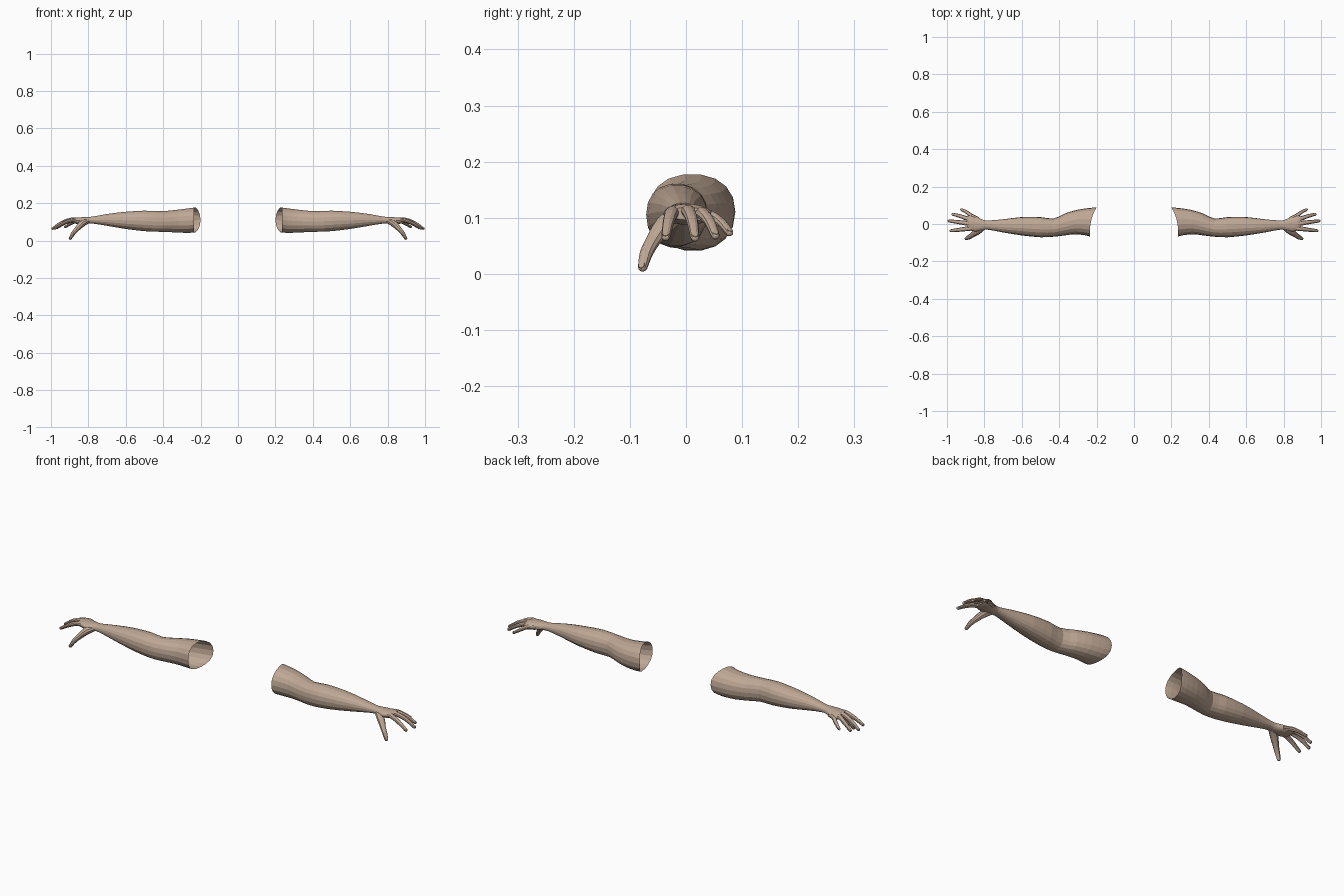
import bpy, bmesh, math
from mathutils import Vector

if "Cube" in bpy.data.objects:
    bpy.data.objects.remove(bpy.data.objects["Cube"])

skin = bpy.data.materials.new("skin")
skin.diffuse_color = (0.52, 0.39, 0.30, 1)
skin.use_nodes = True
skin.node_tree.nodes["Principled BSDF"].inputs["Base Color"].default_value = skin.diffuse_color


def smooth_path(keys, steps):
    """Catmull-Rom interpolation of equal-length tuples."""
    out = []
    for i in range(len(keys) - 1):
        quad = (keys[max(i - 1, 0)], keys[i], keys[i + 1], keys[min(i + 2, len(keys) - 1)])
        for s in range(steps):
            t = s / steps
            out.append(tuple(
                0.5 * (2 * b + (c - a) * t + (2 * a - 5 * b + 4 * c - d) * t * t
                       + (3 * b - a - 3 * c + d) * t ** 3) for a, b, c, d in zip(*quad)))
    return out + [tuple(keys[-1])]


def loft(name, rings, cap_start=True):
    """Skin a list of point rings and mirror it to the other side."""
    bm = bmesh.new()
    loops = [[bm.verts.new(p) for p in r] for r in rings]
    n = len(loops[0])
    for a, b in zip(loops, loops[1:]):
        for i in range(n):
            j = (i + 1) % n
            bm.faces.new((a[i], a[j], b[j], b[i]))
    bm.faces.new(loops[-1])
    if cap_start:
        bm.faces.new(loops[0][::-1])
    bmesh.ops.recalc_face_normals(bm, faces=bm.faces)
    me = bpy.data.meshes.new(name)
    bm.to_mesh(me)
    bm.free()
    me.materials.append(skin)
    ob = bpy.data.objects.new(name, me)
    bpy.context.collection.objects.link(ob)
    ob.modifiers.new("mirror", 'MIRROR').use_mirror_merge = False
    return ob


def digit(name, keys, sides=10, flat=0.9):
    """Tapered tube through (x, y, z, radius) with a rounded tip."""
    path = smooth_path(keys, 3)
    pts = [Vector(p[:3]) for p in path]
    rad = [p[3] for p in path]
    end = (pts[-1] - pts[-2]).normalized()
    tip, r = pts[-1].copy(), rad[-1]
    for a in (35, 62, 82):
        pts.append(tip + end * r * math.sin(math.radians(a)))
        rad.append(r * math.cos(math.radians(a)))
    rings = []
    for i, p in enumerate(pts):
        d = (pts[min(i + 1, len(pts) - 1)] - pts[max(i - 1, 0)]).normalized()
        side = d.cross(Vector((0, 0, 1))).normalized()
        up = side.cross(d)
        rings.append([p + rad[i] * (side * math.cos(2 * math.pi * k / sides)
                                    + up * flat * math.sin(2 * math.pi * k / sides))
                      for k in range(sides)])
    ob = loft(name, rings)
    # fingernail: small flattened dome on the back of the tip
    d = end
    side = d.cross(Vector((0, 0, 1))).normalized()
    up = side.cross(d)
    rings = []
    for h, s in ((0.70, 0.75), (0.92, 0.7), (1.0, 0.45)):
        rings.append([tip + r * (d * s * 1.1 * math.cos(2 * math.pi * k / 8)
                                 + side * s * 0.9 * math.sin(2 * math.pi * k / 8) + up * h * flat)
                      for k in range(8)])
    loft(name + "_nail", rings)
    return ob


# Arm and palm: x, y min, y max, z min, z max; shoulder end left open
sections = [
    (0.218, -0.067, 0.088, 0.044, 0.178),
    (0.250, -0.060, 0.086, 0.041, 0.174),
    (0.310, -0.055, 0.076, 0.042, 0.167),
    (0.370, -0.061, 0.056, 0.045, 0.161),
    (0.430, -0.068, 0.029, 0.047, 0.158),
    (0.500, -0.071, 0.037, 0.050, 0.161),
    (0.600, -0.061, 0.037, 0.062, 0.155),
    (0.700, -0.045, 0.025, 0.079, 0.143),
    (0.775, -0.031, 0.019, 0.091, 0.129),
    (0.805, -0.032, 0.022, 0.090, 0.127),
    (0.845, -0.040, 0.039, 0.088, 0.125),
    (0.875, -0.034, 0.047, 0.092, 0.125),
    (0.892, -0.028, 0.040, 0.096, 0.119),
]
SIDES = 18
rings = []
for x, y0, y1, z0, z1 in smooth_path(sections, 2):
    slant = max(0.0, 1 - (x - 0.218) / 0.15)      # shoulder cut fades along the arm
    ring = []
    for k in range(SIDES):
        c, s = math.cos(2 * math.pi * k / SIDES), math.sin(2 * math.pi * k / SIDES)
        power = 0.9
        y = (y0 + y1) / 2 + (y1 - y0) / 2 * math.copysign(abs(c) ** power, c)
        z = (z0 + z1) / 2 + (z1 - z0) / 2 * math.copysign(abs(s) ** power, s)
        dx = slant * (-0.0175 * c + 0.0125 * s * s)
        if x > 0.83:                               # palm droops toward the little finger
            z -= 0.10 * max(0.0, y - 0.01)
        ring.append((x + dx, y, z))
    rings.append(ring)
loft("arm_and_palm", rings, cap_start=False)

# Fingers spread and curl downward
digit("index_finger", [(0.845, -0.020, 0.108, 0.013), (0.890, -0.025, 0.109, 0.0125),
                       (0.935, -0.031, 0.092, 0.0105), (0.978, -0.036, 0.066, 0.008)])
digit("middle_finger", [(0.845, 0.001, 0.110, 0.013), (0.893, 0.004, 0.112, 0.0125),
                        (0.944, 0.011, 0.095, 0.0105), (0.989, 0.016, 0.065, 0.008)])
digit("ring_finger", [(0.840, 0.017, 0.107, 0.013), (0.885, 0.027, 0.109, 0.012),
                      (0.929, 0.042, 0.093, 0.010), (0.968, 0.052, 0.069, 0.008)])
digit("little_finger", [(0.835, 0.026, 0.103, 0.012), (0.869, 0.044, 0.103, 0.011),
                        (0.896, 0.064, 0.090, 0.009), (0.922, 0.077, 0.074, 0.0075)])
digit("thumb", [(0.805, -0.016, 0.105, 0.016), (0.835, -0.037, 0.089, 0.019),
                (0.863, -0.058, 0.060, 0.014), (0.883, -0.071, 0.036, 0.012),
                (0.896, -0.077, 0.013, 0.009)])
